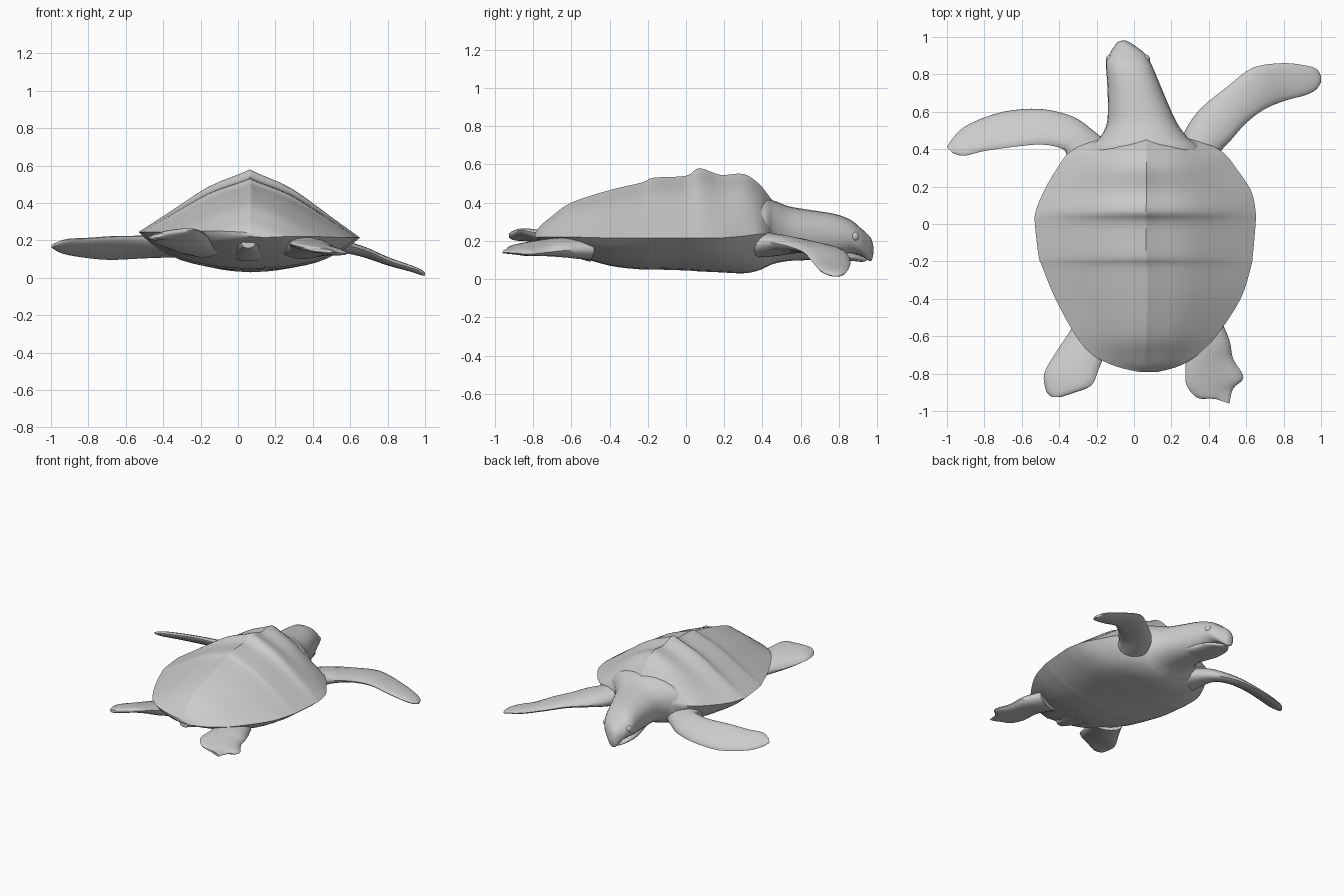
import bpy, bmesh, math
from mathutils import Vector


def smooth(stations, n=4):
    """Catmull-Rom interpolation through tuples of numbers."""
    out, last = [], len(stations) - 1
    for i in range(last):
        p0, p1, p2, p3 = (stations[max(0, min(last, i + k))] for k in (-1, 0, 1, 2))
        for s in range(n):
            t = s / n
            out.append([b + 0.5 * t * (c - a + t * (2*a - 5*b + 4*c - d + t * (3*(b - c) + d - a)))
                        for a, b, c, d in zip(p0, p1, p2, p3)])
    out.append(list(stations[-1]))
    return out


def loft(name, rings, angle=40):
    """Skin a list of closed rings and cap both ends."""
    bm = bmesh.new()
    rows = [[bm.verts.new(p) for p in r] for r in rings]
    n = len(rows[0])
    for a, b in zip(rows, rows[1:]):
        for i in range(n):
            j = (i + 1) % n
            bm.faces.new((a[i], a[j], b[j], b[i]))
    bm.faces.new(rows[0])
    bm.faces.new(rows[-1])
    bmesh.ops.recalc_face_normals(bm, faces=bm.faces)
    me = bpy.data.meshes.new(name)
    bm.to_mesh(me)
    bm.free()
    ob = bpy.data.objects.new(name, me)
    bpy.context.collection.objects.link(ob)
    bpy.context.view_layer.objects.active = ob
    bpy.ops.object.select_all(action='DESELECT')
    ob.select_set(True)
    bpy.ops.object.shade_smooth_by_angle(angle=math.radians(angle))
    return ob


def tube(name, stations, power=0.9, n=24):
    """Rounded body along y: y, left x, right x, top z, bottom z."""
    rings = []
    for y, xl, xr, zt, zb in smooth(stations):
        ring = []
        for i in range(n):
            a = 2 * math.pi * i / n
            c, s = math.cos(a), math.sin(a)
            ring.append(((xl + xr) / 2 + (xr - xl) / 2 * math.copysign(abs(c) ** power, c), y,
                         (zt + zb) / 2 + (zt - zb) / 2 * math.copysign(abs(s) ** power, s)))
        rings.append(ring)
    return loft(name, rings)


def blade(name, stations, n=16):
    """Flipper: leading edge xyz, trailing edge xyz, thickness."""
    rings = []
    for s in smooth(stations):
        lead, trail, th = Vector(s[:3]), Vector(s[3:6]), s[6]
        mid, half = (lead + trail) / 2, (lead - trail) / 2
        side = Vector((0, 0, 1)) - half * (half.z / half.length_squared)
        side.normalize()
        rings.append([mid + half * math.cos(2 * math.pi * i / n) +
                      side * (th / 2 * math.sin(2 * math.pi * i / n)) for i in range(n)])
    return loft(name, rings, 50)


# Shell stations: y, left rim x, right rim x, ridge z, belly z, rim z
shell = [(-0.79, 0.02, 0.13, 0.24, 0.22, 0.23), (-0.76, -0.10, 0.24, 0.28, 0.20, 0.235),
         (-0.70, -0.22, 0.34, 0.33, 0.17, 0.235), (-0.60, -0.31, 0.44, 0.40, 0.13, 0.235),
         (-0.40, -0.42, 0.57, 0.465, 0.07, 0.23), (-0.23, -0.49, 0.625, 0.505, 0.05, 0.23),
         (-0.17, -0.51, 0.635, 0.53, 0.05, 0.23), (0.00, -0.53, 0.65, 0.54, 0.045, 0.23),
         (0.07, -0.525, 0.65, 0.58, 0.04, 0.23), (0.18, -0.48, 0.625, 0.545, 0.035, 0.23),
         (0.30, -0.41, 0.545, 0.55, 0.03, 0.24), (0.38, -0.35, 0.48, 0.50, 0.045, 0.25),
         (0.43, -0.26, 0.39, 0.44, 0.07, 0.25), (0.46, -0.15, 0.27, 0.40, 0.10, 0.25)]
# Section: share of half width, share of height
upper = smooth([(0, 1), (0.09, 0.93), (0.38, 0.72), (0.72, 0.33), (1, 0)], 3)
lower = smooth([(0.95, 0.14), (0.84, 0.4), (0.62, 0.74), (0.3, 0.94), (0, 1)], 3)
half = [(w, h, 1) for w, h in upper] + [(w, h, -1) for w, h in lower]
profile = [(w, h, k, 1) for w, h, k in half] + [(w, h, k, -1) for w, h, k in half[-2:0:-1]]
rings = []
for y, xl, xr, zt, zb, zr in smooth(shell):
    ring, cx = [], 0.6 * 0.065 + 0.4 * (xl + xr) / 2
    for w, h, k, side in profile:
        rim = zr - 0.015 * side
        z = rim + (zt - rim) * h if k > 0 else rim - (rim - zb) * h
        ring.append((cx + w * ((xr if side > 0 else xl) - cx), y, z))
    rings.append(ring)
loft("shell", rings, 45)

# Neck and head
tube("neck_and_head", [(0.25, -0.26, 0.38, 0.40, 0.06), (0.40, -0.25, 0.36, 0.42, 0.06),
                       (0.46, -0.185, 0.29, 0.41, 0.08), (0.54, -0.145, 0.23, 0.38, 0.095),
                       (0.66, -0.14, 0.175, 0.36, 0.10), (0.78, -0.145, 0.125, 0.34, 0.11),
                       (0.86, -0.15, 0.09, 0.31, 0.13), (0.91, -0.13, 0.06, 0.27, 0.125),
                       (0.95, -0.105, 0.01, 0.235, 0.10), (0.97, -0.09, -0.02, 0.21, 0.095),
                       (0.98, -0.07, -0.04, 0.17, 0.13)])
tube("lower_jaw", [(0.62, -0.10, 0.13, 0.18, 0.11), (0.76, -0.125, 0.09, 0.16, 0.095),
                   (0.86, -0.12, 0.06, 0.14, 0.095), (0.92, -0.09, 0.01, 0.12, 0.09),
                   (0.945, -0.07, -0.02, 0.11, 0.095)])

# Eyes
for side, x in (("left", -0.125), ("right", 0.06)):
    bpy.ops.mesh.primitive_uv_sphere_add(segments=16, ring_count=8, radius=0.026,
                                         location=(x, 0.88, 0.222))
    bpy.context.object.name = side + "_eye"
    bpy.ops.object.shade_smooth_by_angle()

# Front flippers
blade("right_front_flipper", [
    (0.24, 0.42, 0.17, 0.42, 0.26, 0.20, 0.15), (0.29, 0.53, 0.17, 0.46, 0.38, 0.19, 0.12),
    (0.37, 0.63, 0.17, 0.52, 0.45, 0.19, 0.09), (0.50, 0.735, 0.165, 0.60, 0.54, 0.17, 0.065),
    (0.635, 0.835, 0.14, 0.70, 0.615, 0.14, 0.055), (0.80, 0.86, 0.085, 0.81, 0.66, 0.09, 0.045),
    (0.93, 0.845, 0.045, 0.92, 0.69, 0.055, 0.035), (0.98, 0.825, 0.025, 0.975, 0.72, 0.035, 0.03),
    (1.00, 0.79, 0.018, 1.00, 0.76, 0.022, 0.015)])
blade("left_front_flipper", [
    (-0.12, 0.42, 0.13, -0.34, 0.25, 0.20, 0.15), (-0.22, 0.50, 0.13, -0.36, 0.37, 0.21, 0.11),
    (-0.33, 0.575, 0.12, -0.39, 0.405, 0.22, 0.08), (-0.50, 0.615, 0.11, -0.50, 0.425, 0.22, 0.06),
    (-0.70, 0.60, 0.10, -0.66, 0.41, 0.22, 0.05), (-0.88, 0.535, 0.12, -0.80, 0.39, 0.21, 0.045),
    (-0.96, 0.47, 0.14, -0.91, 0.365, 0.205, 0.035), (-1.00, 0.41, 0.165, -0.97, 0.38, 0.185, 0.015)])

# Rear flippers
blade("right_rear_flipper", [
    (0.45, -0.48, 0.15, 0.22, -0.56, 0.17, 0.12), (0.51, -0.62, 0.15, 0.27, -0.68, 0.18, 0.10),
    (0.53, -0.72, 0.14, 0.275, -0.77, 0.185, 0.075), (0.585, -0.82, 0.13, 0.28, -0.86, 0.18, 0.05),
    (0.53, -0.88, 0.135, 0.34, -0.93, 0.165, 0.035), (0.51, -0.96, 0.14, 0.42, -0.93, 0.15, 0.02)])
blade("left_rear_flipper", [
    (-0.27, -0.45, 0.15, -0.07, -0.57, 0.18, 0.11), (-0.34, -0.57, 0.16, -0.15, -0.69, 0.21, 0.10),
    (-0.42, -0.69, 0.18, -0.19, -0.78, 0.24, 0.075), (-0.48, -0.80, 0.205, -0.23, -0.865, 0.255, 0.05),
    (-0.47, -0.89, 0.21, -0.33, -0.905, 0.245, 0.04), (-0.44, -0.925, 0.22, -0.39, -0.925, 0.235, 0.02)])

# Tail
tube("tail", [(-0.50, -0.06, 0.17, 0.22, 0.09), (-0.64, -0.02, 0.13, 0.22, 0.13),
              (-0.74, 0.02, 0.09, 0.21, 0.16)])
